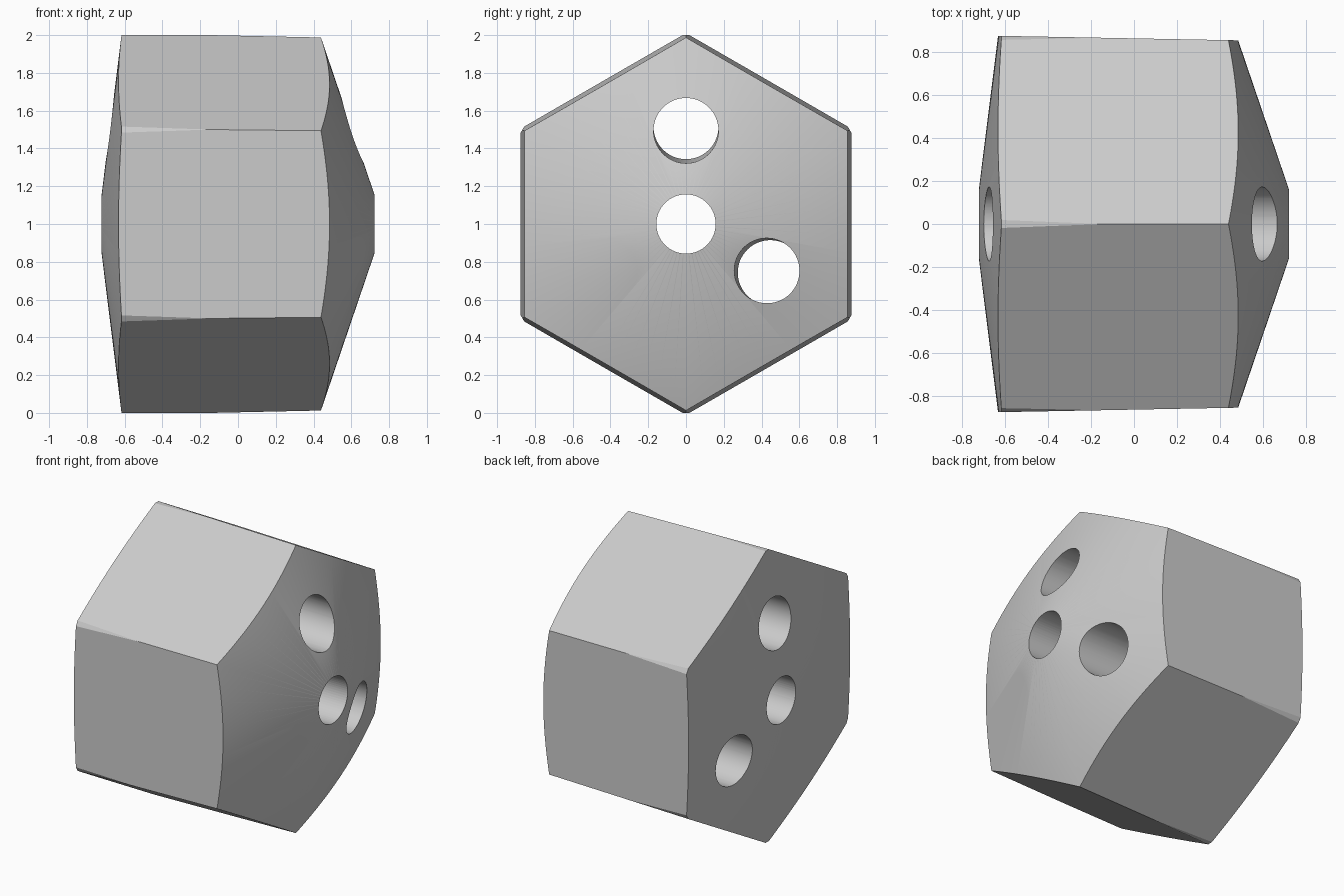
import bpy
import bmesh
from math import radians
from mathutils import Matrix, Vector

cube = bpy.data.objects.get("Cube")
if cube:
    bpy.data.objects.remove(cube, do_unlink=True)

CENTRE = Vector((0, 0, 1))
BORE = 0.157

steel = bpy.data.materials.new("plain grey")
steel.use_nodes = True
steel.diffuse_color = (0.6, 0.6, 0.6, 1)
steel.node_tree.nodes["Principled BSDF"].inputs["Base Color"].default_value = steel.diffuse_color


def link(name, bm):
    bmesh.ops.recalc_face_normals(bm, faces=bm.faces)
    mesh = bpy.data.meshes.new(name)
    bm.to_mesh(mesh)
    bm.free()
    mesh.materials.append(steel)
    obj = bpy.data.objects.new(name, mesh)
    bpy.context.collection.objects.link(obj)
    return obj


def rod(name, start, end, r1, r2, sides):
    """Cone or cylinder running from start to end, with a corner facing up."""
    bm = bmesh.new()
    axis = end - start
    bmesh.ops.create_cone(bm, cap_ends=True, segments=sides,
                          radius1=r1, radius2=r2, depth=axis.length)
    # Lay the primitive along x, then tip it to follow the axis
    lay = Matrix.Rotation(radians(90), 4, 'Y') @ Matrix.Rotation(radians(90), 4, 'Z')
    if sides == 6:
        top = max((lay @ v.co).z for v in bm.verts)
        if top < max(r1, r2) * 0.95:
            lay = lay @ Matrix.Rotation(radians(30), 4, 'Z')
    tip = Vector((1, 0, 0)).rotation_difference(axis).to_matrix().to_4x4()
    bm.transform(Matrix.Translation((start + end) / 2) @ tip @ lay)
    return link(name, bm)


def cut(target, tool, operation):
    mod = target.modifiers.new("cut", 'BOOLEAN')
    mod.object, mod.operation, mod.solver = tool, operation, 'EXACT'
    bpy.context.view_layer.objects.active = target
    bpy.ops.object.modifier_apply(modifier=mod.name)
    bpy.data.objects.remove(tool, do_unlink=True)


# Turned blank: shallow cone, round barrel, steeper cone
profile = [(-0.722, 0), (-0.722, BORE), (-0.617, 1), (0.435, 1), (0.722, BORE), (0.722, 0)]
bm = bmesh.new()
points = [bm.verts.new((x, 0, r)) for x, r in profile]
edges = [bm.edges.new(pair) for pair in zip(points, points[1:])]
bmesh.ops.spin(bm, geom=points + edges, cent=(0, 0, 0), axis=(1, 0, 0),
               angle=radians(360), steps=180)
bmesh.ops.remove_doubles(bm, verts=bm.verts, dist=1e-5)
bm.transform(Matrix.Translation(CENTRE))
body = link("hex_body", bm)

# Slightly tapered hexagonal flats
cut(body, rod("hex_flats", CENTRE - Vector((1, 0, 0)), CENTRE + Vector((1, 0, 0)),
              1.0187, 0.9751, 6), 'INTERSECT')

# Central bore
cut(body, rod("bore", CENTRE - Vector((1, 0, 0)), CENTRE + Vector((1, 0, 0)),
              BORE, BORE, 64), 'DIFFERENCE')

# Three outer holes that follow the taper
for turn in range(3):
    spin = Matrix.Rotation(radians(120 * turn), 3, 'X')
    cut(body, rod("outer_hole", CENTRE + spin @ Vector((-1, 0, 0.520)),
                  CENTRE + spin @ Vector((1, 0, 0.488)), 0.172, 0.172, 64), 'DIFFERENCE')

bpy.ops.object.select_all(action='DESELECT')
body.select_set(True)
bpy.context.view_layer.objects.active = body
bpy.ops.object.shade_smooth_by_angle(angle=radians(20))
